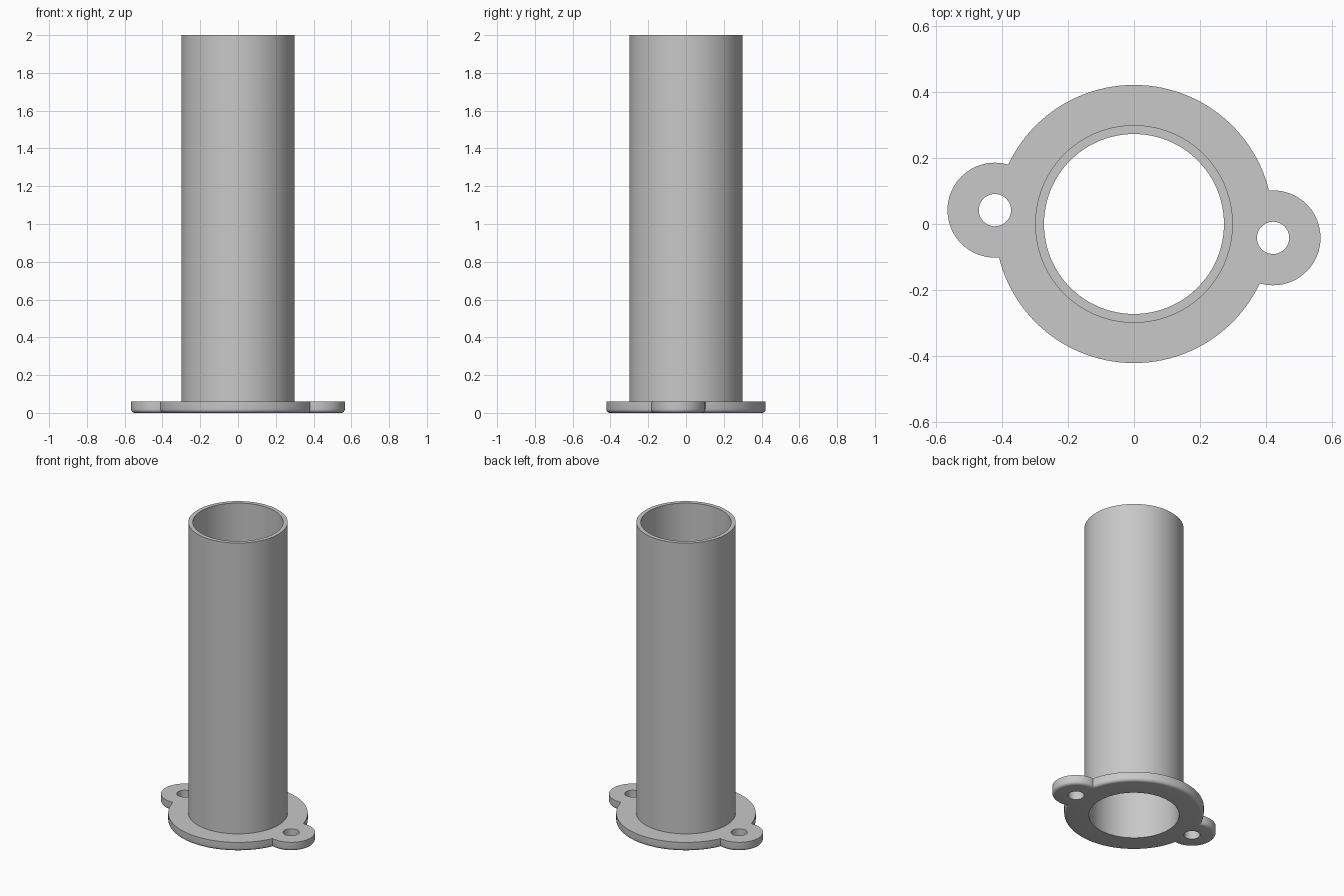
import bpy, bmesh, math

cube = bpy.data.objects.get("Cube")
if cube:
    bpy.data.objects.remove(cube, do_unlink=True)

# Main dimensions
BORE, TUBE_R, HEIGHT = 0.273, 0.30, 2.0
DISC_R, EAR_R, HOLE_R = 0.422, 0.144, 0.049
THICK, FILLET = 0.06, 0.02
EAR = (0.422, -0.042)

grey = bpy.data.materials.new("light_grey")
grey.use_nodes = True
colour = (0.58, 0.58, 0.58, 1)
grey.diffuse_color = colour
grey.node_tree.nodes["Principled BSDF"].inputs["Base Color"].default_value = colour


def arc(centre, radius, start, end, steps):
    """Points along an arc, leaving out the last one."""
    return [(centre[0] + radius * math.cos(start + (end - start) * i / steps),
             centre[1] + radius * math.sin(start + (end - start) * i / steps))
            for i in range(steps)]


def circle(centre, radius, steps):
    return arc(centre, radius, 0, math.tau, steps)


def flange_outline(inset):
    """Disc with two opposite ears, drawn counter-clockwise."""
    big, small = DISC_R - inset, EAR_R - inset
    dist, aim = math.hypot(*EAR), math.atan2(EAR[1], EAR[0])
    along = (dist**2 + big**2 - small**2) / (2 * dist)
    half = math.acos(along / big)
    ear_half = math.atan2(big * math.sin(half), along - dist)
    points = []
    for turn in (0, math.pi):
        a = aim + turn
        centre = (dist * math.cos(a), dist * math.sin(a))
        points += arc(centre, small, a - ear_half, a + ear_half, 40)
        points += arc((0, 0), big, a + half, a + math.pi - half, 48)
    return points


def add_ring(bm, points, z):
    return [bm.verts.new((x, y, z)) for x, y in points]


def bridge(bm, low, high):
    n = len(low)
    for i in range(n):
        j = (i + 1) % n
        bm.faces.new((low[i], low[j], high[j], high[i]))


def fill(bm, rings):
    """Flat face bounded by an outer ring and any holes."""
    edges = [bm.edges.get((r[i - 1], r[i])) for r in rings for i in range(len(r))]
    bmesh.ops.triangle_fill(bm, edges=edges, use_beauty=True)


def finish(bm, name):
    bmesh.ops.recalc_face_normals(bm, faces=bm.faces)
    mesh = bpy.data.meshes.new(name)
    bm.to_mesh(mesh)
    bm.free()
    mesh.materials.append(grey)
    obj = bpy.data.objects.new(name, mesh)
    bpy.context.collection.objects.link(obj)
    bpy.ops.object.select_all(action="DESELECT")
    obj.select_set(True)
    bpy.context.view_layer.objects.active = obj
    bpy.ops.object.shade_smooth_by_angle(angle=math.radians(30))


# Mounting flange: rounded lower edge, centre bore and two bolt holes
bm = bmesh.new()
layers = []
for i in range(6):
    t = math.pi / 2 * i / 5
    layers.append(add_ring(bm, flange_outline(FILLET * (1 - math.sin(t))),
                           FILLET * (1 - math.cos(t))))
layers.append(add_ring(bm, flange_outline(0), THICK))
for low, high in zip(layers, layers[1:]):
    bridge(bm, low, high)
bottom, top = [layers[0]], [layers[-1]]
for centre, radius, steps in (((0, 0), BORE, 96), (EAR, HOLE_R, 40),
                              ((-EAR[0], -EAR[1]), HOLE_R, 40)):
    points = circle(centre, radius, steps)
    low, high = add_ring(bm, points, 0), add_ring(bm, points, THICK)
    bridge(bm, low, high)
    bottom.append(low)
    top.append(high)
fill(bm, bottom)
fill(bm, top)
finish(bm, "mounting_flange")

# Hollow tube standing on the flange
bm = bmesh.new()
profile = [(TUBE_R, THICK), (TUBE_R, HEIGHT), (BORE, HEIGHT), (BORE, THICK)]
rings = [add_ring(bm, circle((0, 0), r, 96), z) for r, z in profile]
for i in range(4):
    bridge(bm, rings[i], rings[(i + 1) % 4])
finish(bm, "tube")
